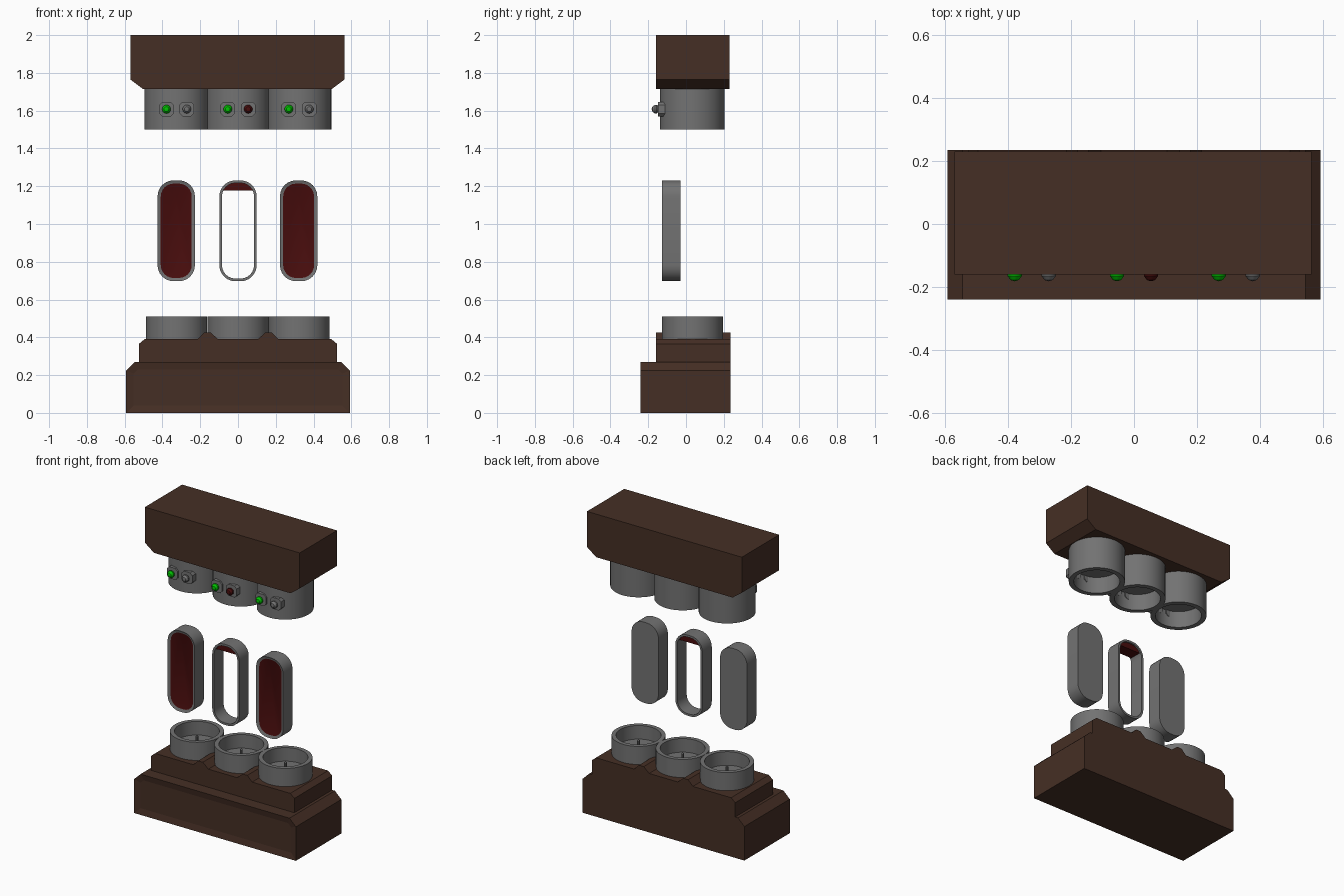
import bpy, bmesh, math
from mathutils import Vector

cube = bpy.data.objects.get("Cube")
if cube:
    bpy.data.objects.remove(cube)


def material(name, rgb):
    m = bpy.data.materials.new(name)
    m.use_nodes = True
    m.diffuse_color = (*rgb, 1)
    m.node_tree.nodes["Principled BSDF"].inputs["Base Color"].default_value = (*rgb, 1)
    return m


BROWN = material("dark brown", (0.06, 0.028, 0.018))
GREY = material("metal grey", (0.17, 0.17, 0.17))
RED = material("deep red", (0.065, 0.004, 0.004))
GREEN = material("light green", (0.0, 0.55, 0.0))


def finish(name, bm, mats, smooth=False):
    bmesh.ops.remove_doubles(bm, verts=bm.verts, dist=1e-5)
    bmesh.ops.recalc_face_normals(bm, faces=bm.faces)
    mesh = bpy.data.meshes.new(name)
    bm.to_mesh(mesh)
    bm.free()
    for m in mats:
        mesh.materials.append(m)
    obj = bpy.data.objects.new(name, mesh)
    bpy.context.collection.objects.link(obj)
    if smooth:
        bpy.ops.object.select_all(action='DESELECT')
        obj.select_set(True)
        bpy.context.view_layer.objects.active = obj
        bpy.ops.object.shade_smooth_by_angle(angle=math.radians(35))
    return obj


def prism(outline, y0, y1):
    """Front outline (x, z) extruded from y0 back to y1; returns mesh and front face."""
    bm = bmesh.new()
    front = [bm.verts.new((x, y0, z)) for x, z in outline]
    back = [bm.verts.new((x, y1, z)) for x, z in outline]
    face = bm.faces.new(front)
    bm.faces.new(back[::-1])
    for i in range(len(front)):
        bm.faces.new((front[i - 1], front[i], back[i], back[i - 1]))
    bmesh.ops.recalc_face_normals(bm, faces=bm.faces)
    return bm, face


def recess(bm, face, width, depth, mat=0):
    bmesh.ops.inset_region(bm, faces=[face], thickness=width, use_even_offset=True)
    bmesh.ops.translate(bm, verts=face.verts, vec=(0, depth, 0))
    face.material_index = mat


def mirrored(half, cx=0):
    return [(cx + x, z) for x, z in half] + [(cx - x, z) for x, z in reversed(half)]


def rounded(cx, cz, hw, hh, r, steps=6):
    pts = []
    for q, (sx, sz) in enumerate([(1, 1), (-1, 1), (-1, -1), (1, -1)]):
        for i in range(steps + 1):
            a = (q + i / steps) * math.pi / 2
            pts.append((cx + sx * (hw - r) + r * math.cos(a),
                        cz + sz * (hh - r) + r * math.sin(a)))
    return pts


def lathe(name, profile, centre, mat, axis='Z', steps=40):
    """Spin (radius, distance) points about an axis through the centre."""
    bm = bmesh.new()
    verts = [bm.verts.new((r, 0, d)) for r, d in profile]
    edges = [bm.edges.new(p) for p in zip(verts, verts[1:])]
    bmesh.ops.spin(bm, geom=verts + edges, cent=(0, 0, 0), axis=(0, 0, 1),
                   angle=math.tau, steps=steps)
    for v in bm.verts:
        x, y, z = v.co
        v.co = Vector(centre) + Vector((x, y, z) if axis == 'Z' else (x, -z, y))
    return finish(name, bm, [mat], True)


# Base with recessed front panel
bm, front = prism(mirrored([(0.592, 0), (0.592, 0.225), (0.545, 0.27)]), -0.24, 0.235)
recess(bm, front, 0.04, 0.008)
finish("base", bm, [BROWN])

# Upper step with the two ridges between the cups
step = [(0.525, 0.26), (0.525, 0.365), (0.495, 0.39), (0.215, 0.39),
        (0.18, 0.425), (0.145, 0.425), (0.105, 0.39)]
bm, front = prism(mirrored(step), -0.16, 0.235)
finish("base_step", bm, [BROWN])

# Top block
bm, front = prism(mirrored([(0.5, 1.715), (0.567, 1.765), (0.567, 2)], -0.003), -0.16, 0.23)
finish("top_block", bm, [BROWN])

# Three stations: cups, lamps and capsules
RING_Z, HALF_W, HALF_H, WALL = 0.964, 0.099, 0.267, 0.017
for side, cx in (("right", -0.325), ("middle", 0), ("left", 0.323)):
    lathe(side + "_lower_cup", [(0, 0.42), (0.135, 0.42), (0.135, 0.51), (0.162, 0.51),
                                (0.162, 0.38)], (cx, 0.035, 0), GREY)
    lathe(side + "_cup_pin", [(0, 0.48), (0.008, 0.475), (0.008, 0.42)],
          (cx, 0.035, 0), GREY, steps=8)
    lathe(side + "_upper_cup", [(0, 1.61), (0.14, 1.61), (0.14, 1.5), (0.171, 1.5),
                                (0.171, 1.72)], (cx, 0.033, 0), GREY)

    # Lamp housings and bulbs
    second = RED if side == "middle" else GREY
    for label, dx, mat in (("first", -0.054, GREEN), ("second", 0.054, second)):
        x = cx + dx
        bm, front = prism(rounded(x, 1.608, 0.039, 0.038, 0.016, 1), -0.147, -0.1)
        finish(f"{side}_{label}_lamp_housing", bm, [GREY])
        lathe(f"{side}_{label}_bulb", [(0, 0.182), (0.013, 0.178), (0.023, 0.165),
                                       (0.023, 0.155), (0.015, 0.145)],
              (x, 0, 1.608), mat, 'Y', 12)

    # Capsules: closed with a red face at the sides, open frame in the middle
    px = cx - 0.002 if cx else 0
    outer = rounded(px, RING_Z, HALF_W, HALF_H, 0.085)
    if side != "middle":
        bm, front = prism(outer, -0.128, -0.03)
        recess(bm, front, WALL, 0.008, 1)
        finish(side + "_capsule", bm, [GREY, RED], True)
        continue
    inner = rounded(px, RING_Z, HALF_W - WALL + 0.003, HALF_H - WALL + 0.003, 0.071)
    bm = bmesh.new()
    loops = [[bm.verts.new((x, y, z)) for x, z in pts]
             for pts, y in ((outer, -0.128), (outer, -0.03), (inner, -0.03), (inner, -0.128))]
    for k in range(4):
        a, b = loops[k - 1], loops[k]
        for i in range(len(a)):
            bm.faces.new((a[i - 1], a[i], b[i], b[i - 1]))
    finish("middle_frame", bm, [GREY], True)

    # Remaining red fill at the top of the open frame
    bm, front = prism(inner, -0.118, -0.04)
    cut = bmesh.ops.bisect_plane(bm, geom=bm.verts[:] + bm.edges[:] + bm.faces[:],
                                 plane_co=(0, 0, 1.178), plane_no=(0, 0, 1), clear_inner=True)
    rim = [g for g in cut["geom_cut"] if isinstance(g, bmesh.types.BMEdge)]
    bmesh.ops.contextual_create(bm, geom=rim)
    finish("middle_fill", bm, [RED])
